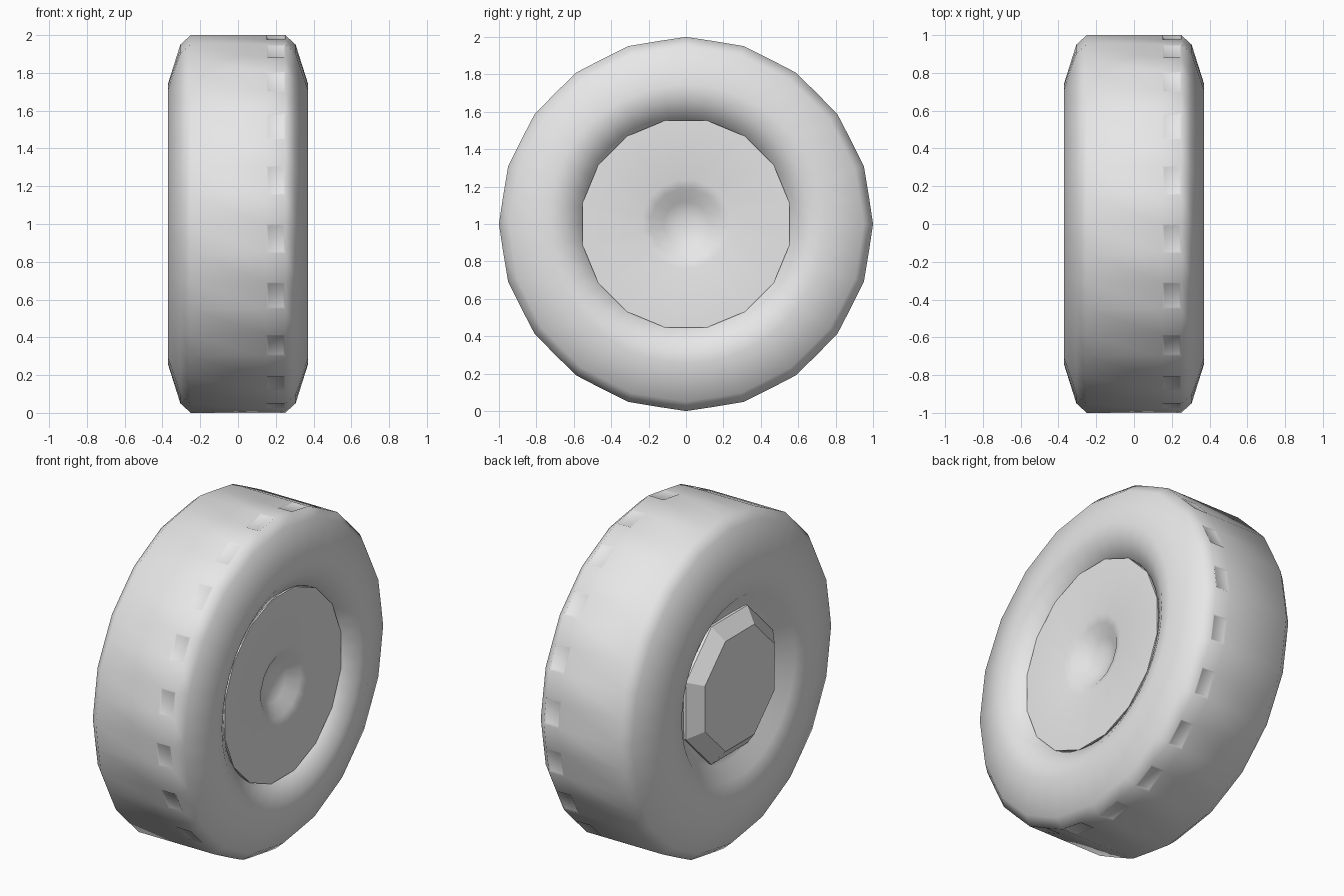
import bpy
import bmesh
from math import cos, sin, pi, radians

cube = bpy.data.objects.get("Cube")
if cube:
    bpy.data.objects.remove(cube)

grey = bpy.data.materials.new("plain grey")
grey.use_nodes = True
grey.diffuse_color = (0.8, 0.8, 0.8, 1)
grey.node_tree.nodes["Principled BSDF"].inputs["Base Color"].default_value = (0.8, 0.8, 0.8, 1)


def lathe(name, profile, sides, turn=0.0, smooth=30, dip=0.0, lug_band=None):
    """Spin (x, radius) points about the x axis and cap both ends."""
    bm = bmesh.new()
    rings = []
    for x, r in profile:
        ring = []
        for i in range(sides):
            a = 2 * pi * (i + turn) / sides
            # every second vertex of the tread sits slightly lower
            rr = r - dip if (i % 2 and r > 0.94) else r
            ring.append(bm.verts.new((x, rr * cos(a), 1 + rr * sin(a))))
        rings.append(ring)
    bands = []
    for a, b in zip(rings, rings[1:]):
        bands.append([bm.faces.new((a[i], a[(i + 1) % sides], b[(i + 1) % sides], b[i]))
                      for i in range(sides)])
    bm.faces.new(rings[0])
    bm.faces.new(rings[-1])
    bmesh.ops.recalc_face_normals(bm, faces=bm.faces)
    # shallow tread marks on alternate faces of one band
    if lug_band is not None:
        bmesh.ops.inset_individual(bm, faces=bands[lug_band][::2], thickness=0.015, depth=-0.006)
    mesh = bpy.data.meshes.new(name)
    bm.to_mesh(mesh)
    bm.free()
    mesh.materials.append(grey)
    obj = bpy.data.objects.new(name, mesh)
    bpy.context.collection.objects.link(obj)
    if smooth:
        bpy.ops.object.select_all(action="DESELECT")
        obj.select_set(True)
        bpy.context.view_layer.objects.active = obj
        bpy.ops.object.shade_smooth_by_angle(angle=radians(smooth))
    return obj


# Tyre: inner recess, sidewall, shoulder, tread and the other sidewall
lathe("tyre", [
    (-0.27, 0.40), (-0.28, 0.46), (-0.35, 0.54), (-0.37, 0.64), (-0.37, 0.745),
    (-0.305, 0.95), (-0.25, 1.0), (0.15, 1.0), (0.25, 1.0), (0.305, 0.95),
    (0.37, 0.745), (0.355, 0.66), (0.298, 0.565), (0.20, 0.53)],
    40, smooth=50, dip=0.011, lug_band=7)

# Outer hub: flat disc with a soft dimple in the middle
lathe("outer_hub", [
    (0.18, 0.565), (0.30, 0.565), (0.30, 0.24), (0.285, 0.19), (0.235, 0.12), (0.215, 0.05)],
    16, turn=0.5, smooth=45)

# Inner hub: raised eight-sided cap with sloping flat sides
lathe("inner_hub", [(-0.25, 0.45), (-0.29, 0.45), (-0.36, 0.36)], 8, turn=0.5, smooth=0)
